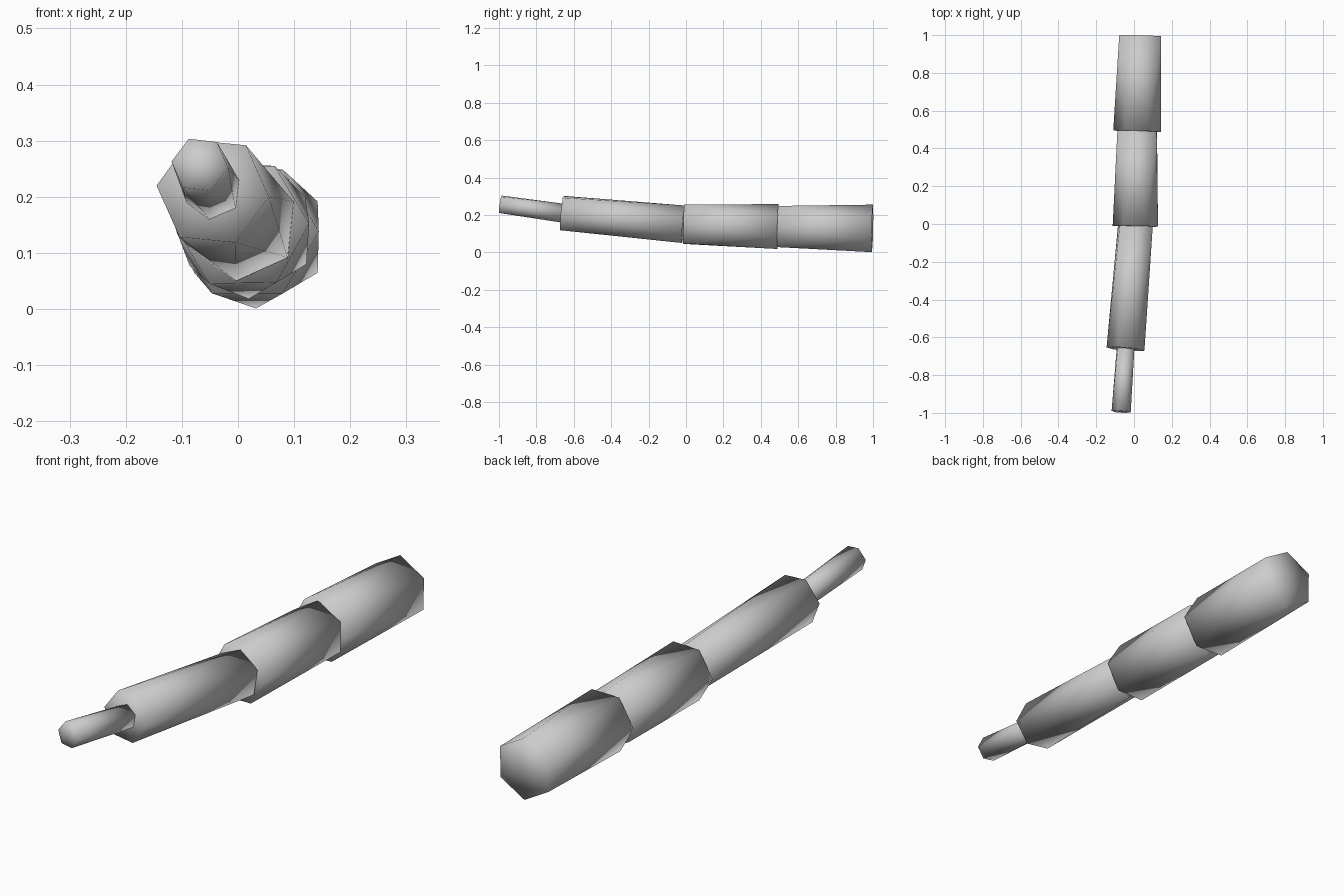
import bpy, bmesh
from math import cos, sin, radians
from mathutils import Vector

if "Cube" in bpy.data.objects:
    bpy.data.objects.remove(bpy.data.objects["Cube"])

bark = bpy.data.materials.new("plain_grey")
bark.diffuse_color = (0.6, 0.6, 0.6, 1)
bark.use_nodes = True
bark.node_tree.nodes["Principled BSDF"].inputs["Base Color"].default_value = bark.diffuse_color

SIDES = 6


def ring(bm, centre, u, v, radius, phase):
    angles = [radians(phase + i * 360 / SIDES) for i in range(SIDES)]
    return [bm.verts.new(centre + radius * (cos(a) * u + sin(a) * v)) for a in angles]


def twisted_segment(name, start, end, radius, phase):
    """Six-sided rod whose far ring is turned half a side, so its walls are triangles."""
    start, end = Vector(start), Vector(end)
    d = (end - start).normalized()
    x = Vector((1, 0, 0))
    u = (x - d * x.dot(d)).normalized()
    v = u.cross(d)
    bm = bmesh.new()
    near = ring(bm, start, u, v, radius, phase)
    far = ring(bm, end, u, v, radius, phase - 180 / SIDES)
    near_mid, far_mid = bm.verts.new(start), bm.verts.new(end)
    for i in range(SIDES):
        j = (i + 1) % SIDES
        bm.faces.new((near[i], far[j], far[i]))
        bm.faces.new((near[i], near[j], far[j]))
        bm.faces.new((near_mid, near[j], near[i]))
        bm.faces.new((far_mid, far[i], far[j]))
    bmesh.ops.recalc_face_normals(bm, faces=bm.faces)
    for f in bm.faces:
        f.smooth = True
    mesh = bpy.data.meshes.new(name)
    bm.to_mesh(mesh)
    bm.free()
    mesh.materials.append(bark)
    bpy.context.collection.objects.link(bpy.data.objects.new(name, mesh))


# Joints along the gently curving branch, from thin tip to thick base
joints = [(-0.068, -0.993, 0.257), (-0.045, -0.662, 0.210), (0.007, -0.012, 0.150),
          (0.017, 0.491, 0.138), (0.032, 0.997, 0.128)]
parts = [("branch_tip", 0.051, 53), ("branch_upper", 0.101, 54),
         ("branch_middle", 0.120, 61), ("branch_base", 0.127, 60)]
for i, (name, radius, phase) in enumerate(parts):
    twisted_segment(name, joints[i], joints[i + 1], radius, phase)
